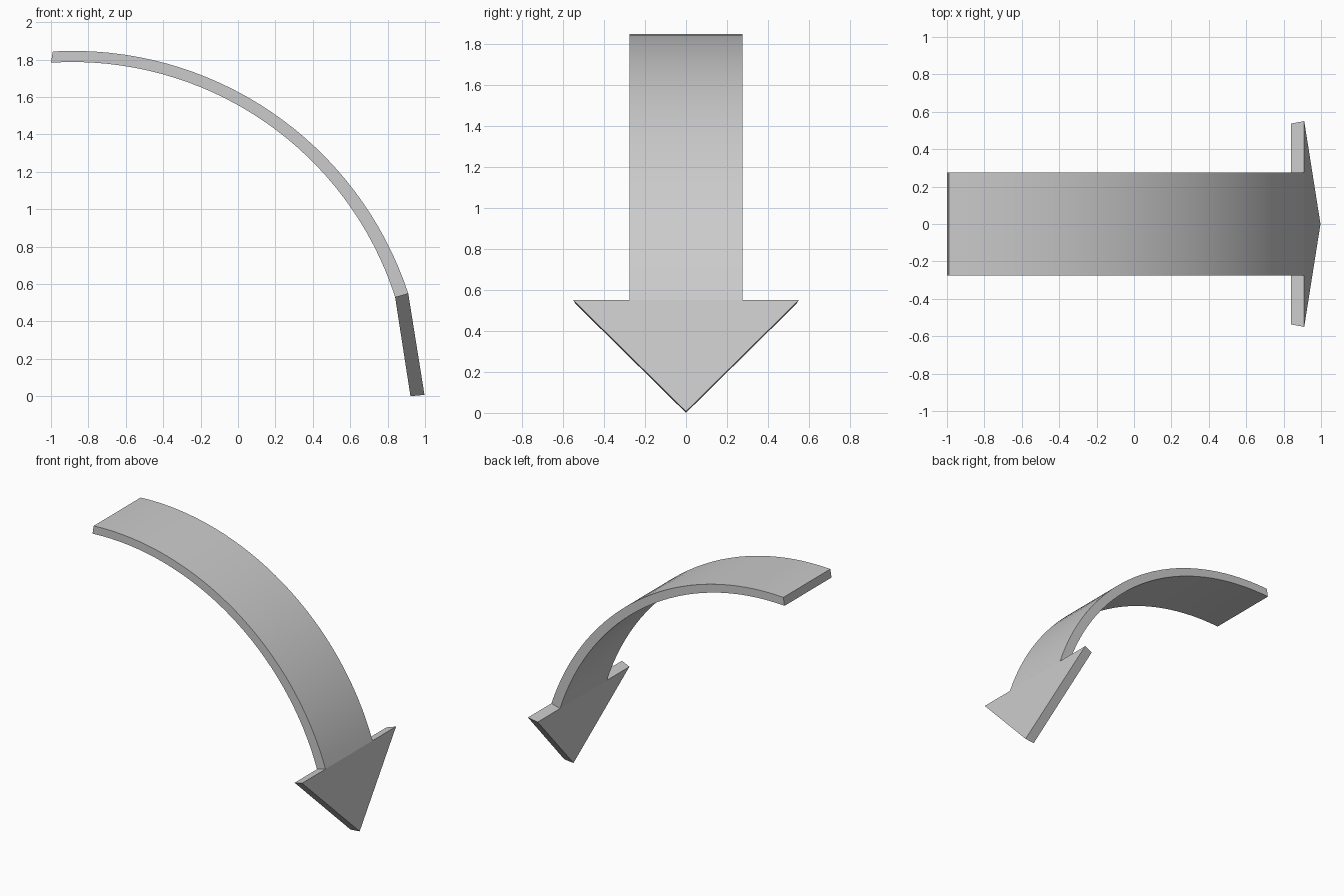
import bpy, bmesh, math

if "Cube" in bpy.data.objects:
    bpy.data.objects.remove(bpy.data.objects["Cube"])

HALF = 0.275      # half width of the band
SEGS = 32


def arc(cx, cz, start, end):
    """Points on a circle about (cx, cz), interpolating angle and radius."""
    a0 = math.atan2(start[1] - cz, start[0] - cx)
    a1 = math.atan2(end[1] - cz, end[0] - cx)
    r0 = math.hypot(start[0] - cx, start[1] - cz)
    r1 = math.hypot(end[0] - cx, end[1] - cz)
    pts = []
    for i in range(SEGS + 1):
        t = i / SEGS
        a, r = a0 + (a1 - a0) * t, r0 + (r1 - r0) * t
        pts.append((cx + r * math.cos(a), cz + r * math.sin(a)))
    return pts


def finish(bm, name):
    bmesh.ops.recalc_face_normals(bm, faces=bm.faces)
    mesh = bpy.data.meshes.new(name)
    bm.to_mesh(mesh)
    bm.free()
    obj = bpy.data.objects.new(name, mesh)
    bpy.context.collection.objects.link(obj)
    return obj


# Curved band: rectangular sections lofted along the arc, open where it meets the head
outer = arc(-0.883, -0.042, (-0.99, 1.843), (0.91, 0.55))
inner = arc(-0.885, -0.025, (-1.0, 1.783), (0.84, 0.53))
bm = bmesh.new()
rings = []
for (ox, oz), (ix, iz) in zip(outer, inner):
    rings.append([bm.verts.new(p) for p in (
        (ox, -HALF, oz), (ox, HALF, oz), (ix, HALF, iz), (ix, -HALF, iz))])
for a, b in zip(rings, rings[1:]):
    for k in range(4):
        n = (k + 1) % 4
        bm.faces.new((a[k], a[n], b[n], b[k]))
bm.faces.new(rings[0])
band = finish(bm, "curved_band")
bpy.context.view_layer.objects.active = band
band.select_set(True)
bpy.ops.object.shade_smooth_by_angle(angle=math.radians(30))

# Arrow head: triangular plate, with its shoulders on each side of the band
bm = bmesh.new()


def outline(base, tip, wide):
    pts = [(base[0], y, base[1]) for y in (-wide, -HALF, HALF, wide)]
    return [bm.verts.new(p) for p in pts + [(tip[0], 0, tip[1])]]


front = outline((0.91, 0.55), (0.997, 0.007), 0.55)
back = outline((0.84, 0.53), (0.922, 0.0), 0.537)
bm.faces.new(front)
bm.faces.new(back)
for k in (0, 2, 3, 4):        # skip side 1, covered by the band
    n = (k + 1) % 5
    bm.faces.new((front[k], front[n], back[n], back[k]))
finish(bm, "arrow_head")
